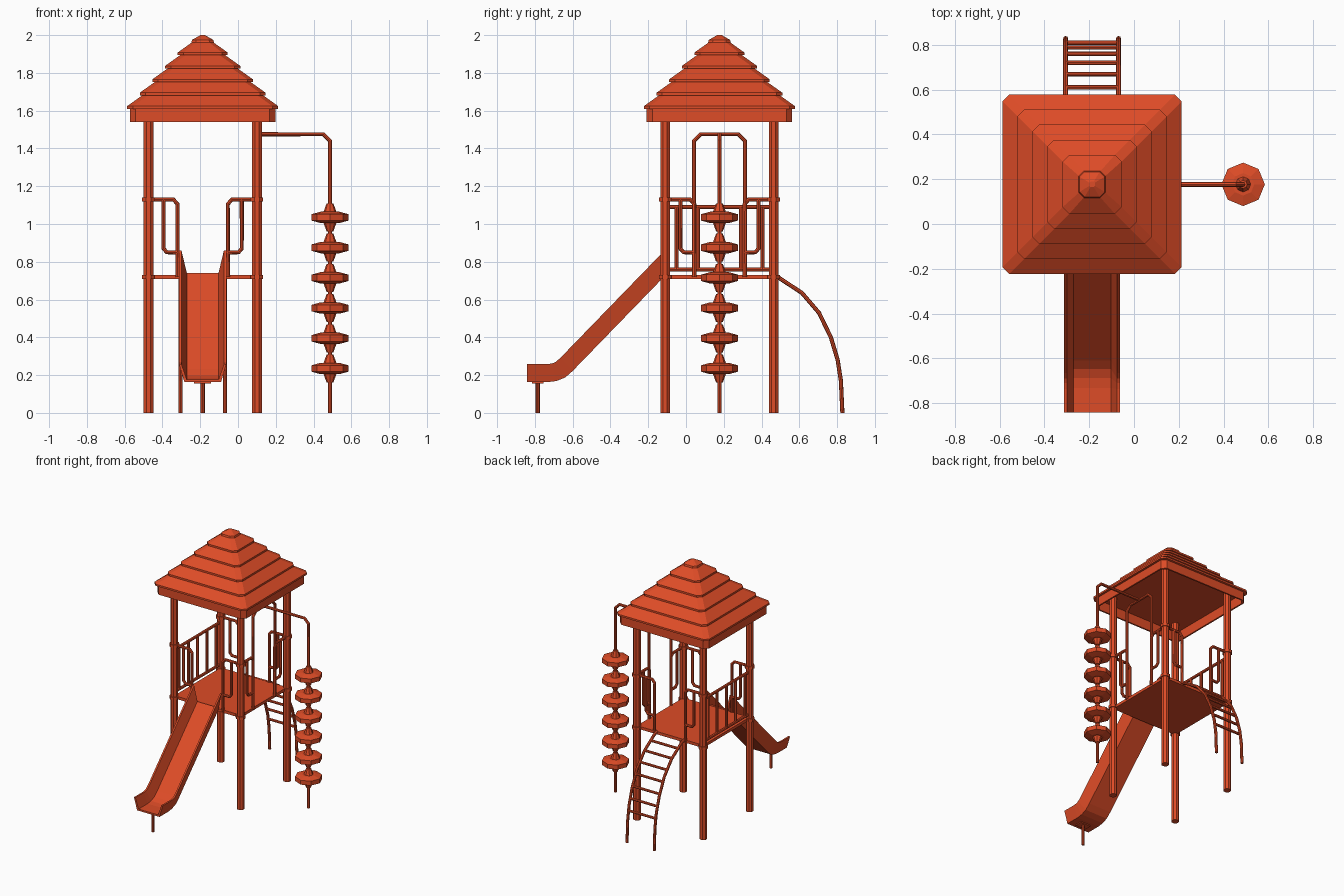
import bpy, bmesh, math
from mathutils import Vector

if "Cube" in bpy.data.objects:
    bpy.data.objects.remove(bpy.data.objects["Cube"], do_unlink=True)

CX, CY, HALF = -0.187, 0.177, 0.287      # tower centre and post offset
DECK, RAIL, PIPE = 0.72, 1.13, 0.011

paint = bpy.data.materials.new("orange_red_paint")
paint.use_nodes = True
color = (0.73, 0.072, 0.02, 1)
paint.diffuse_color = color
paint.node_tree.nodes["Principled BSDF"].inputs["Base Color"].default_value = color


def add_object(name, mesh):
    mesh.materials.clear()
    mesh.materials.append(paint)
    obj = bpy.data.objects.new(name, mesh)
    bpy.context.collection.objects.link(obj)
    return obj


def loft(name, rings):
    """Skin a list of equal-length point rings and cap both ends."""
    bm = bmesh.new()
    loops = [[bm.verts.new(p) for p in ring] for ring in rings]
    n = len(loops[0])
    for a, b in zip(loops, loops[1:]):
        for i in range(n):
            j = (i + 1) % n
            bm.faces.new((a[i], a[j], b[j], b[i]))
    bm.faces.new(loops[0][::-1])
    bm.faces.new(loops[-1])
    bmesh.ops.recalc_face_normals(bm, faces=bm.faces)
    mesh = bpy.data.meshes.new(name)
    bm.to_mesh(mesh)
    bm.free()
    return add_object(name, mesh)


def octagon(x, y, z, r, turn=0.0):
    return [(x + r * math.cos(turn + k * math.pi / 4),
             y + r * math.sin(turn + k * math.pi / 4), z) for k in range(8)]


def square_ring(r, z):
    """Square with small cut corners."""
    c = r - min(0.03, r * 0.4)
    pts = [(r, -c), (r, c), (c, r), (-c, r), (-r, c), (-r, -c), (-c, -r), (c, -r)]
    return [(CX + x, CY + y, z) for x, y in pts]


def pipes(name, paths, radius=PIPE):
    """Round bars along several polylines, joined as one mesh."""
    curve = bpy.data.curves.new(name, "CURVE")
    curve.dimensions = "3D"
    curve.bevel_depth = radius
    curve.bevel_resolution = 2
    curve.use_fill_caps = True
    for path in paths:
        spline = curve.splines.new("POLY")
        spline.points.add(len(path) - 1)
        for point, co in zip(spline.points, path):
            point.co = (*co, 1)
    temp = bpy.data.objects.new(name + "_path", curve)
    bpy.context.collection.objects.link(temp)
    graph = bpy.context.evaluated_depsgraph_get()
    mesh = bpy.data.meshes.new_from_object(temp.evaluated_get(graph))
    bpy.data.objects.remove(temp, do_unlink=True)
    for poly in mesh.polygons:
        poly.use_smooth = False
    return add_object(name, mesh)


# Corner posts with collars at the deck and the handrail
for sx, xname in ((-1, "right"), (1, "left")):
    for sy, yname in ((-1, "front"), (1, "back")):
        x, y = CX + sx * HALF, CY + sy * HALF
        flat = math.pi / 8
        loft(f"{yname}_{xname}_post",
             [octagon(x, y, z, 0.028, flat) for z in (0, 1.62)])
        for z, label in ((DECK, "deck"), (RAIL, "rail")):
            loft(f"{yname}_{xname}_{label}_collar",
                 [octagon(x, y, z + h, 0.036, flat) for h in (-0.011, 0.011)])

# Deck
loft("deck", [square_ring(HALF, DECK + h) for h in (-0.011, 0.011)])

# Tiered roof: hollow eave, then overlapping sloped tiers
profile = [(0.373, 1.615), (0.373, 1.54), (0.385, 1.54), (0.385, 1.608)]
for k in range(5):
    r, z = 0.4 - 0.067 * k, 1.61 + 0.071 * k
    profile += [(r, z), (r, z + 0.014), (r - 0.08, z + 0.071)]
profile += [(0.06, 1.962), (0.056, 1.975), (0.012, 2.0)]
loft("tiered_roof", [square_ring(r, z) for r, z in profile])

# Looped guard rails beside the three openings
def guard(place):
    """place(offset along the wall, z) gives a point on that wall."""
    paths = []
    for s in (-1, 1):
        paths.append([place(s * u, z) for u, z in
                      ((HALF, RAIL), (0.155, RAIL), (0.133, RAIL - 0.025), (0.133, DECK))])
        paths.append([place(s * u, z) for u, z in
                      ((0.207, RAIL), (0.207, 0.87), (0.19, 0.85), (0.133, 0.85))])
    return paths

pipes("front_guard_rails", guard(lambda u, z: (CX + u, CY - HALF, z)))
pipes("back_guard_rails", guard(lambda u, z: (CX + u, CY + HALF, z)))
pipes("left_guard_rails", guard(lambda u, z: (CX + HALF, CY + u, z)))

# Barred wall on the right side
wall_x = CX - HALF
bars = [[(wall_x, CY - HALF, z), (wall_x, CY + HALF, z)] for z in (0.76, 1.09)]
bars += [[(wall_x, CY + 0.114 * k, 0.76), (wall_x, CY + 0.114 * k, 1.09)]
         for k in range(-2, 3)]
pipes("right_barred_wall", bars)

# Arch and overhead arm carrying the climbing pole
arch_x, pole_x, top = CX + HALF, 0.487, 1.475
arch = [(-0.135, DECK), (-0.135, 1.44), (-0.1, top), (0.1, top), (0.135, 1.44), (0.135, DECK)]
pipes("climber_arch", [[(arch_x, CY + u, z) for u, z in arch]])
pipes("climbing_pole", [[(arch_x, CY, top), (pole_x - 0.035, CY, top),
                         (pole_x, CY, top - 0.035), (pole_x, CY, 0)]])

# Stepping discs on the pole
spool = [(0.018, -0.074), (0.034, -0.03), (0.05, -0.03), (0.097, -0.017)]
spool += [(r, -h) for r, h in reversed(spool)]
for k in range(6):
    loft(f"climbing_disc_{k + 1}",
         [octagon(pole_x, CY, 0.235 + 0.16 * k + h, r) for r, h in spool])

# Slide trough swept along its side path
trough = [(-0.125, 0.095), (-0.097, 0), (0.097, 0), (0.125, 0.095),
          (0.112, 0.095), (0.084, 0.013), (-0.084, 0.013), (-0.112, 0.095)]
path = [Vector(p) for p in ((-0.115, 0.722), (-0.6, 0.222), (-0.64, 0.187),
                            (-0.685, 0.169), (-0.73, 0.163), (-0.842, 0.163))]
normals = [Vector((d.y, -d.x)).normalized()
           for d in (b - a for a, b in zip(path, path[1:]))]
rings = []
for i, p in enumerate(path):
    if i == 0:
        up = Vector((0, 1 / normals[0].y))           # upright end at the deck
    else:
        a, b = normals[i - 1], normals[min(i, len(normals) - 1)]
        up = (a + b) / (1 + a.dot(b))                # mitred joint
    rings.append([(CX + u, p.x + up.x * v, p.y + up.y * v) for u, v in trough])
loft("slide", rings)
pipes("slide_leg", [[(CX, -0.785, 0), (CX, -0.785, 0.168)]])
loft("slide_foot_plate", [[(CX + u, -0.785 + v, z) for u, v in
                           ((-0.045, -0.03), (0.045, -0.03), (0.045, 0.03), (-0.045, 0.03))]
                          for z in (0.156, 0.166)])

# Curved ladder at the back
side = [Vector(p) for p in ((0.455, 0.728), (0.492, 0.715), (0.614, 0.635), (0.704, 0.53),
                            (0.767, 0.4), (0.803, 0.28), (0.82, 0.17), (0.828, 0))]
rail_offset = 0.118

def along(distance):
    for a, b in zip(side, side[1:]):
        length = (b - a).length
        if distance <= length:
            return a.lerp(b, distance / length)
        distance -= length
    return side[-1]

pipes("ladder_rails", [[(CX + s * rail_offset, p.x, p.y) for p in side] for s in (-1, 1)])
rungs = [along(0.09 + 0.09 * k) for k in range(7)]
pipes("ladder_rungs", [[(CX - rail_offset, p.x, p.y), (CX + rail_offset, p.x, p.y)]
                       for p in rungs], 0.01)
